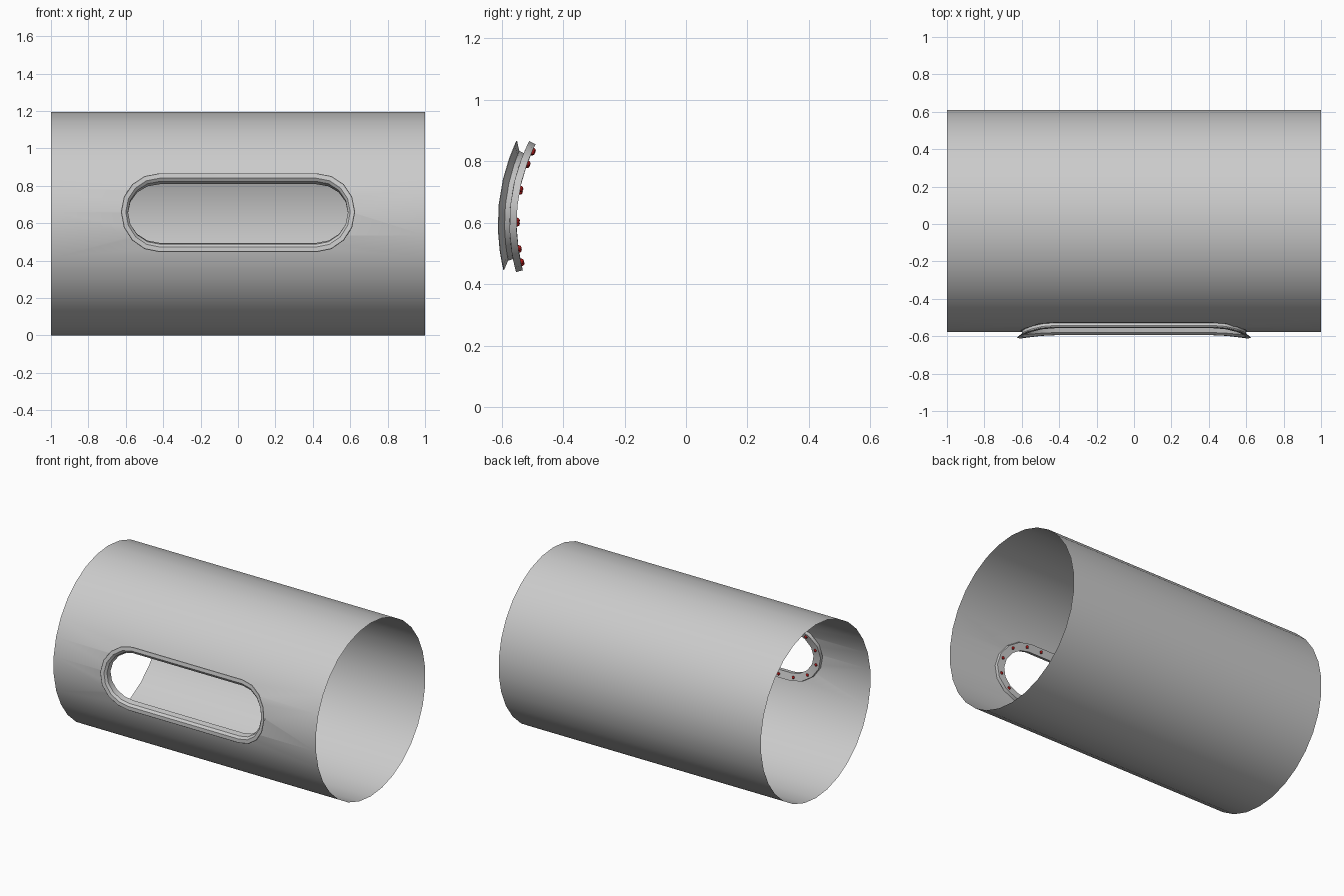
import bpy, bmesh, math
from mathutils import Vector

if "Cube" in bpy.data.objects:
    bpy.data.objects.remove(bpy.data.objects["Cube"])

R, CY, CZ = 0.5975, 0.0155, 0.5975      # tube radius and axis position
TILT = math.radians(5.75)               # window centre angle above horizontal
HALF = 0.42                             # half length of the straight window sides


def wrap(x, s, r):
    """Place flat window coordinates (x along tube, s around it) at radius r."""
    t = TILT + s / R
    return Vector((x, CY - r * math.cos(t), CZ + r * math.sin(t)))


def stadium(h, n=8):
    """Rounded slot outline of half height h."""
    pts = []
    for cx, start in ((HALF, -90), (-HALF, 90)):
        for i in range(n + 1):
            a = math.radians(start + 180 * i / n)
            pts.append((cx + h * math.cos(a), h * math.sin(a)))
    return pts


def make(name, bm):
    me = bpy.data.meshes.new(name)
    bm.to_mesh(me)
    bm.free()
    ob = bpy.data.objects.new(name, me)
    bpy.context.collection.objects.link(ob)
    return ob


def loft(bm, profile, close):
    """Sweep (half height, radius) profile points around the slot outline."""
    rings = [[bm.verts.new(wrap(x, s, r)) for x, s in stadium(h)] for h, r in profile]
    pairs = list(zip(rings, rings[1:])) + ([(rings[-1], rings[0])] if close else [])
    for a, b in pairs:
        n = len(a)
        for i in range(n):
            j = (i + 1) % n
            bm.faces.new((a[i], a[j], b[j], b[i]))
    if not close:
        bm.faces.new(rings[0])
        bm.faces.new(rings[-1])
    bmesh.ops.recalc_face_normals(bm, faces=bm.faces)


def smooth(ob):
    bpy.ops.object.select_all(action='DESELECT')
    bpy.context.view_layer.objects.active = ob
    ob.select_set(True)
    bpy.ops.object.shade_smooth_by_angle(angle=math.radians(30))


# Tube: solid polygon cylinder along x, slot cut, then reduced to its outer skin
N = 30
bm = bmesh.new()
ends = [[bm.verts.new((x, CY + R * math.sin(2 * math.pi * i / N),
                       CZ + R * math.cos(2 * math.pi * i / N))) for i in range(N)]
        for x in (-1, 1)]
for i in range(N):
    j = (i + 1) % N
    bm.faces.new((ends[0][i], ends[0][j], ends[1][j], ends[1][i]))
for e in ends:
    bm.faces.new(e)
bmesh.ops.recalc_face_normals(bm, faces=bm.faces)
tube = make("tube_shell", bm)

bm = bmesh.new()
loft(bm, [(0.19, 0.8), (0.19, 0.3)], False)
cutter = make("slot_cutter", bm)
cutter.hide_render = True

mod = tube.modifiers.new("slot", 'BOOLEAN')
mod.object = cutter
mod.operation = 'DIFFERENCE'
mod.solver = 'EXACT'
bpy.context.view_layer.objects.active = tube
bpy.ops.object.modifier_apply(modifier=mod.name)
bpy.data.objects.remove(cutter)

bm = bmesh.new()
bm.from_mesh(tube.data)
drop = [f for f in bm.faces if abs(f.normal.x) > 0.9 or
        any(math.hypot(v.co.y - CY, v.co.z - CZ) < 0.97 * R for v in f.verts)]
bmesh.ops.delete(bm, geom=drop, context='FACES')
bm.to_mesh(tube.data)
bm.free()
smooth(tube)

# Window frame: inner flange, wall through the slot, flared outer lip
bm = bmesh.new()
loft(bm, [(0.168, 0.567), (0.222, 0.567), (0.222, 0.590), (0.178, 0.590),
          (0.180, 0.606), (0.190, 0.614), (0.206, 0.626), (0.203, 0.628),
          (0.180, 0.622), (0.168, 0.606)], True)
smooth(make("window_frame", bm))

# Rivets: evenly spaced round the inner flange
path = [Vector(p) for p in stadium(0.198)]
segs = list(zip(path, path[1:] + path[:1]))
total = sum((b - a).length for a, b in segs)
COUNT = 26
bm = bmesh.new()
for k in range(COUNT):
    d = total * (k + 0.3) / COUNT
    for a, b in segs:
        length = (b - a).length
        if d <= length:
            p = a.lerp(b, d / length)
            break
        d -= length
    new = bmesh.ops.create_uvsphere(bm, u_segments=10, v_segments=6, radius=0.01)
    bmesh.ops.translate(bm, verts=new["verts"], vec=wrap(p.x, p.y, 0.566))
rivets = make("rivets", bm)
red = bpy.data.materials.new("rivet_red")
red.diffuse_color = (0.45, 0.01, 0.01, 1)
red.use_nodes = True
red.node_tree.nodes["Principled BSDF"].inputs["Base Color"].default_value = red.diffuse_color
rivets.data.materials.append(red)
smooth(rivets)
